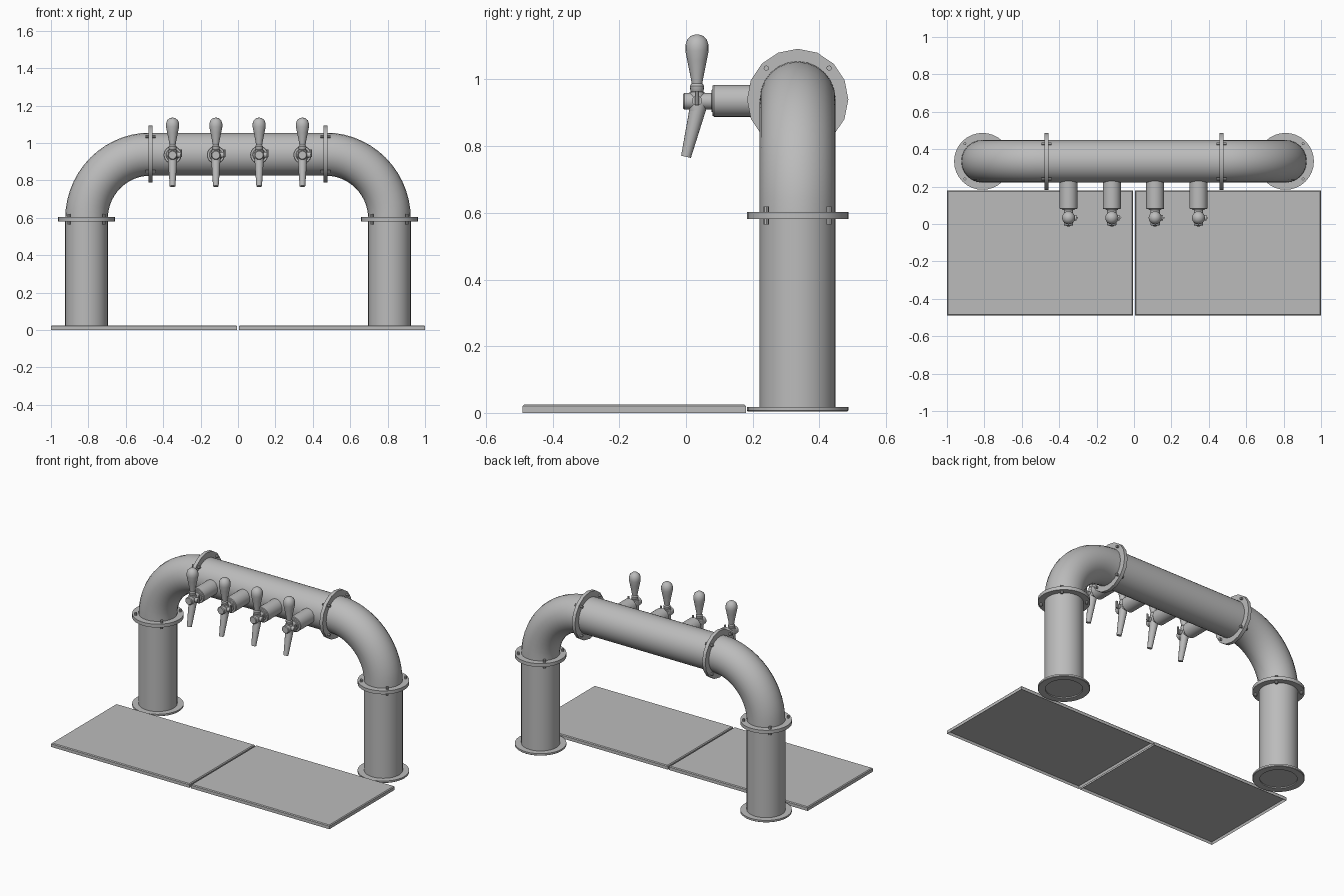
import bpy, bmesh
from math import pi, radians, sin, cos
from mathutils import Matrix, Vector

if "Cube" in bpy.data.objects:
    bpy.data.objects.remove(bpy.data.objects["Cube"])

metal = bpy.data.materials.new("brushed_grey_metal")
metal.use_nodes = True
GREY = (0.5, 0.5, 0.5, 1)
metal.diffuse_color = GREY
metal.node_tree.nodes["Principled BSDF"].inputs["Base Color"].default_value = GREY

PIPE_Y, PIPE_Z, PIPE_R = 0.335, 0.94, 0.114
LEG_X, BEND_X, BEND_Z = 0.81, 0.468, 0.595
FLANGE_R = 0.152


def finish(name, bm):
    bmesh.ops.recalc_face_normals(bm, faces=bm.faces)
    mesh = bpy.data.meshes.new(name)
    bm.to_mesh(mesh)
    bm.free()
    obj = bpy.data.objects.new(name, mesh)
    bpy.context.collection.objects.link(obj)
    mesh.materials.append(metal)
    bpy.ops.object.select_all(action='DESELECT')
    obj.select_set(True)
    bpy.context.view_layer.objects.active = obj
    bpy.ops.object.shade_smooth_by_angle(angle=radians(35))
    return obj


def lathe(name, profile, origin, axis=(0, 0, 1), sides=24):
    """Revolve (radius, height) points about an axis, closing both ends."""
    bm = bmesh.new()
    rings = [[bm.verts.new((r * cos(2 * pi * i / sides), r * sin(2 * pi * i / sides), h))
              for i in range(sides)] for r, h in profile]
    for a, b in zip(rings, rings[1:]):
        for i in range(sides):
            j = (i + 1) % sides
            bm.faces.new((a[i], a[j], b[j], b[i]))
    bm.faces.new(rings[0])
    bm.faces.new(rings[-1])
    turn = Vector((0, 0, 1)).rotation_difference(Vector(axis)).to_matrix().to_4x4()
    bm.transform(Matrix.Translation(origin) @ turn)
    return finish(name, bm)


def rod(name, start, end, r1, r2=None, sides=16):
    d = Vector(end) - Vector(start)
    return lathe(name, [(r1, 0), (r2 or r1, d.length)], start, d.normalized(), sides)


def flange(name, centre, axis, sides):
    """Coupling disc with four through bolts on the diagonals."""
    c, n = Vector(centre), Vector(axis)
    rod(name, c - n * 0.011, c + n * 0.011, FLANGE_R, sides=sides)
    u = Vector((0, 1, 0))
    v = n.cross(u)
    for k in range(4):
        a = pi / 4 + k * pi / 2
        p = c + (u * cos(a) + v * sin(a)) * 0.133
        rod(name + "_bolt", p - n * 0.027, p + n * 0.027, 0.008, sides=8)


# Drip trays: thin tops with a narrow rim, hollow underneath
for side, sx in (("right", -1), ("left", 1)):
    bm = bmesh.new()
    bmesh.ops.create_cube(bm, size=1)
    bm.transform(Matrix.Translation((sx * 0.5025, -0.155, 0.0125))
                 @ Matrix.Diagonal((0.995, 0.67, 0.025, 1)))
    top_edges = [e for e in bm.edges if all(v.co.z > 0.02 for v in e.verts)]
    bmesh.ops.bevel(bm, geom=top_edges, offset=0.005, segments=1, affect='EDGES')
    bm.faces.ensure_lookup_table()
    base = min(bm.faces, key=lambda f: f.calc_center_median().z)
    bmesh.ops.inset_region(bm, faces=[base], thickness=0.006)
    for v in base.verts:
        v.co.z += 0.016
    finish(side + "_drip_tray", bm)

# Legs, base plates, elbows and couplings on both sides
for side, sx in (("right", -1), ("left", 1)):
    x = sx * LEG_X
    rod(side + "_leg", (x, PIPE_Y, 0.012), (x, PIPE_Y, BEND_Z), PIPE_R, sides=32)
    lathe(side + "_base_plate",
          [(PIPE_R * 0.95, 0.011), (PIPE_R * 0.95, 0.004), (FLANGE_R - 0.003, 0.004),
           (FLANGE_R, 0.007), (FLANGE_R, 0.018), (PIPE_R, 0.018)], (x, PIPE_Y, 0), sides=32)
    flange(side + "_leg_coupling", (x, PIPE_Y, BEND_Z - 0.003), (0, 0, 1), 32)
    flange(side + "_beam_coupling", (sx * BEND_X, PIPE_Y, PIPE_Z), (1, 0, 0), 16)

    bm = bmesh.new()
    ring = bmesh.ops.create_circle(bm, segments=24, radius=PIPE_R,
                                   matrix=Matrix.Translation((x, PIPE_Y, BEND_Z)))
    bmesh.ops.spin(bm, geom=bm.verts[:] + bm.edges[:], cent=(sx * BEND_X, PIPE_Y, BEND_Z),
                   axis=(0, 1, 0), angle=-sx * pi / 2, steps=14)
    # Ease the quarter circle to meet the beam height exactly
    stretch = (PIPE_Z - BEND_Z) / (LEG_X - BEND_X)
    for v in bm.verts:
        v.co.z = BEND_Z + (v.co.z - BEND_Z) * stretch
    finish(side + "_elbow", bm)

rod("cross_beam", (-BEND_X, PIPE_Y, PIPE_Z), (BEND_X, PIPE_Y, PIPE_Z), PIPE_R, sides=32)

# Four taps along the front of the beam
TAP_Y, TAP_Z = 0.033, 0.936
for n in range(4):
    x = -0.35 + n * 0.2315
    name = "tap_%d_" % (n + 1)
    lathe(name + "shank",
          [(0.03, 0), (0.034, 0.003), (0.034, 0.078), (0.047, 0.078), (0.048, 0.083), (0.048, 0.17)],
          (x, 0.08 + 0.17, TAP_Z), (0, -1, 0)).scale = (1, 1, 1)
    bpy.data.objects.remove(bpy.data.objects[name + "shank"])
    lathe(name + "shank",
          [(0.032, 0), (0.035, 0.004), (0.035, 0.004), (0.045, 0.004), (0.048, 0.008), (0.048, 0.17)],
          (x, 0.076, TAP_Z), (0, 1, 0))
    lathe(name + "body", [(0.021, 0), (0.025, 0.004), (0.025, 0.1)],
          (x, -0.009, TAP_Z - 0.001), (0, 1, 0), 16)
    rod(name + "spout", (x, 0.04, TAP_Z - 0.005), (x, 0.0, 0.768), 0.026, 0.015)
    lathe(name + "collar", [(0.024, -0.03), (0.026, 0.0), (0.022, 0.026), (0.012, 0.03)],
          (x, TAP_Y, TAP_Z), sides=16)
    lathe(name + "handle",
          [(0.012, 0.02), (0.02, 0.03), (0.021, 0.045), (0.016, 0.052), (0.02, 0.075),
           (0.029, 0.12), (0.035, 0.15), (0.035, 0.167), (0.029, 0.185), (0.016, 0.196),
           (0.004, 0.199)], (x, TAP_Y, TAP_Z), sides=16)
    # Side adjuster with its small lever
    rod(name + "adjuster", (x, TAP_Y, TAP_Z), (x + 0.042, TAP_Y, TAP_Z), 0.015, sides=12)
    rod(name + "adjuster_lever", (x + 0.045, TAP_Y, TAP_Z - 0.012),
        (x + 0.045, TAP_Y, TAP_Z + 0.03), 0.006, sides=8)
